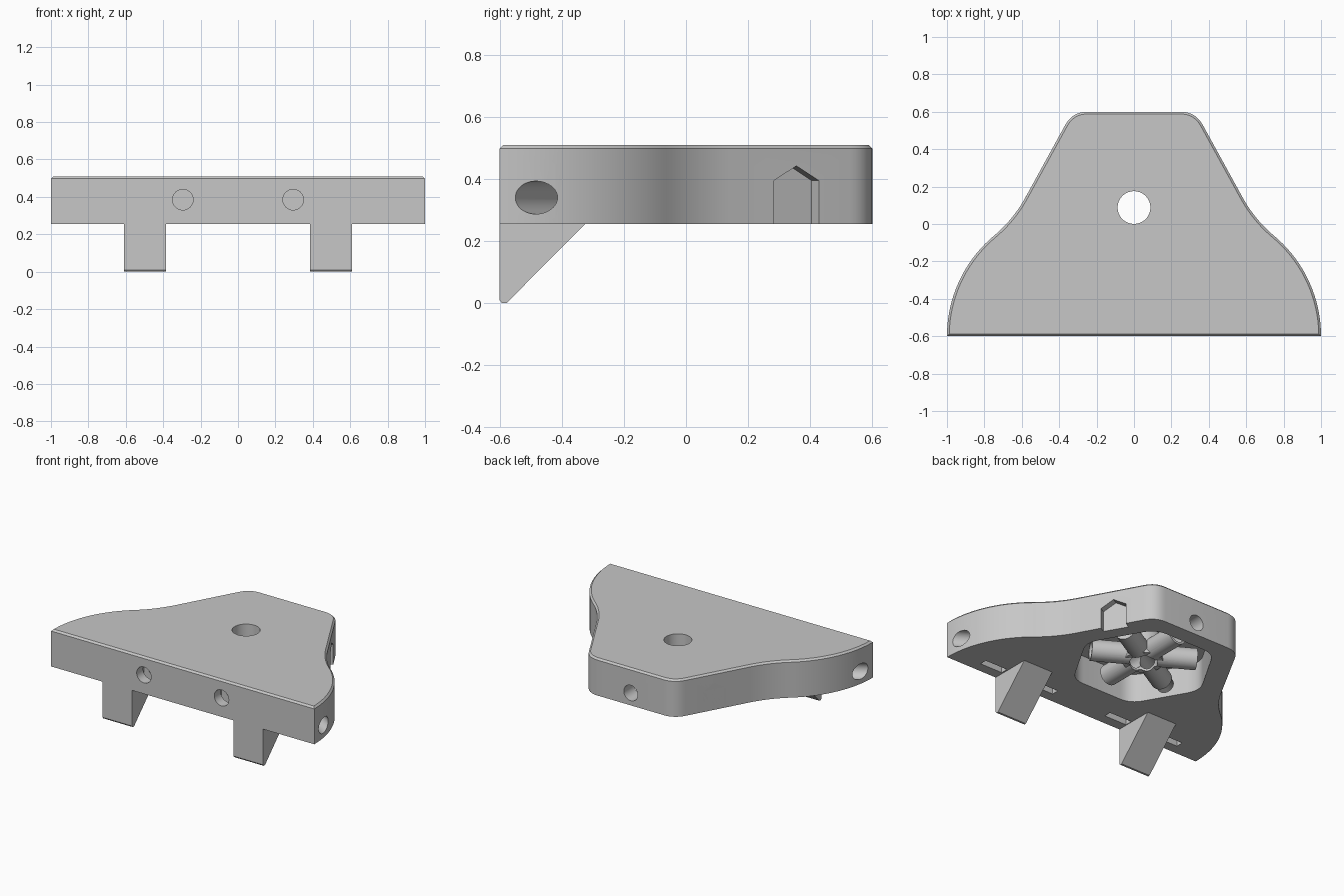
import bpy, bmesh
from math import sin, cos, radians
from mathutils import Matrix, Vector

default = bpy.data.objects.get("Cube")
if default:
    bpy.data.objects.remove(default, do_unlink=True)

grey = bpy.data.materials.new("light_grey")
grey.use_nodes = True
colour = (0.57, 0.57, 0.57, 1)
grey.diffuse_color = colour
grey.node_tree.nodes["Principled BSDF"].inputs["Base Color"].default_value = colour

BOTTOM, TOP = 0.255, 0.51
BORE_Z, BORE_R = 0.34, 0.053
HUB = Vector((0, 0.088, 0))


def make_object(name, bm):
    bmesh.ops.recalc_face_normals(bm, faces=bm.faces[:])
    mesh = bpy.data.meshes.new(name)
    bm.to_mesh(mesh)
    bm.free()
    obj = bpy.data.objects.new(name, mesh)
    bpy.context.collection.objects.link(obj)
    mesh.materials.append(grey)
    return obj


def prism(name, points, offset, matrix=Matrix(), chamfer=0):
    """Closed solid swept from a profile, optionally chamfering its far rim."""
    bm = bmesh.new()
    near = [bm.verts.new(p) for p in points]
    far = [bm.verts.new(Vector(p) + Vector(offset)) for p in points]
    bm.faces.new(near[::-1])
    cap = bm.faces.new(far)
    for i in range(len(points)):
        bm.faces.new((near[i - 1], near[i], far[i], far[i - 1]))
    bmesh.ops.recalc_face_normals(bm, faces=bm.faces[:])
    if chamfer:
        bmesh.ops.bevel(bm, geom=cap.edges[:], offset=chamfer, segments=1, affect='EDGES')
    bm.transform(matrix)
    return make_object(name, bm)


def rod(name, radius, start, end, sides=40):
    start, end = Vector(start), Vector(end)
    axis = end - start
    bm = bmesh.new()
    bmesh.ops.create_cone(bm, cap_ends=True, segments=sides, radius1=radius, radius2=radius, depth=axis.length)
    bm.transform(Matrix.Translation((start + end) / 2) @ axis.to_track_quat('Z', 'Y').to_matrix().to_4x4())
    return make_object(name, bm)


def box(name, low, high):
    low, high = Vector(low), Vector(high)
    bm = bmesh.new()
    bmesh.ops.create_cube(bm, size=1)
    bm.transform(Matrix.Translation((low + high) / 2) @ Matrix.Diagonal((high - low).to_4d()))
    return make_object(name, bm)


def curve(a, b, c, steps):
    a, b, c = Vector(a), Vector(b), Vector(c)
    return [a * (1 - t) ** 2 + b * 2 * t * (1 - t) + c * t * t for t in [i / steps for i in range(steps + 1)]]


def radial(angle, distance, z=BORE_Z):
    return HUB + Vector((cos(radians(angle)) * distance, sin(radians(angle)) * distance, z))


# Bell-shaped plate outline: round flare, concave blend, sloped side, rounded corner
half = [Vector((0.3 + 0.7 * cos(radians(a)), -0.6 + 0.7 * sin(radians(a)))) for a in range(0, 50, 3)]
half += curve((0.75, -0.064), (0.646, 0.023), (0.58, 0.143), 10)
half += curve((0.368, 0.529), (0.329, 0.6), (0.25, 0.6), 8)
outline = [(p.x, p.y, BOTTOM) for p in half] + [(-p.x, p.y, BOTTOM) for p in reversed(half)]
plate = prism("plate", outline, (0, 0, TOP - BOTTOM), chamfer=0.012)

steps = []

# Hexagonal underside pocket with rounded corners
pocket = []
for angle in range(0, 360, 60):
    before, corner, after = [radial(a, 0.46, 0.2) for a in (angle - 60, angle, angle + 60)]
    pocket += curve(corner.lerp(before, 0.18), corner, corner.lerp(after, 0.18), 6)
steps.append((prism("pocket_cutter", pocket, (0, 0, 0.25)), 'DIFFERENCE'))

# Hub and six spoke tubes
steps.append((rod("hub", 0.125, HUB + Vector((0, 0, 0.285)), HUB + Vector((0, 0, 0.48)), 48), 'UNION'))
for angle in range(30, 390, 60):
    steps.append((rod("spoke", 0.068, radial(angle, 0.06), radial(angle, 0.33)), 'UNION'))

# Central hole and radial bores
steps.append((rod("centre_cutter", 0.0875, HUB, HUB + Vector((0, 0, 0.7)), 64), 'DIFFERENCE'))
for angle, reach in ((30, 0.8), (90, 0.8), (150, 0.8), (210, 1.3), (270, 0.37), (330, 1.3)):
    steps.append((rod("bore_cutter", BORE_R, radial(angle, 0.05), radial(angle, reach)), 'DIFFERENCE'))

# Pointed nut recesses in the sloped sides
nut = [(0, -0.082, 0.2), (0, 0.082, 0.2), (0, 0.082, 0.395), (0, 0, 0.442), (0, -0.082, 0.395)]
for angle in (30, 150):
    turn = Matrix.Translation(radial(angle, 0.49, 0)) @ Matrix.Rotation(radians(angle), 4, 'Z')
    steps.append((prism("nut_cutter", nut, (0.15, 0, 0), turn), 'DIFFERENCE'))

# Front holes with nut slots opening underneath
for x in (-0.705, -0.295, 0.295, 0.705):
    steps.append((rod("front_hole_cutter", 0.055, (x, -0.7, 0.385), (x, -0.34, 0.385)), 'DIFFERENCE'))
    steps.append((box("slot_cutter", (x - 0.085, -0.53, 0.2), (x + 0.085, -0.48, 0.46)), 'DIFFERENCE'))

bpy.context.view_layer.objects.active = plate
for tool, operation in steps:
    mod = plate.modifiers.new(tool.name, 'BOOLEAN')
    mod.object, mod.operation, mod.solver = tool, operation, 'MANIFOLD'
    bpy.ops.object.modifier_apply(modifier=mod.name)
    bpy.data.objects.remove(tool, do_unlink=True)

# Triangular hook feet under the front edge
foot = [(-0.6, BOTTOM), (-0.6, 0.01), (-0.592, 0), (-0.578, 0), (-0.325, BOTTOM)]
parts = [plate]
for name, x in (("left_foot", 0.385), ("right_foot", -0.61)):
    parts.append(prism(name, [(x, y, z) for y, z in foot], (0.225, 0, 0)))

for obj in parts:
    bpy.ops.object.select_all(action='DESELECT')
    obj.select_set(True)
    bpy.context.view_layer.objects.active = obj
    bpy.ops.object.shade_smooth_by_angle(angle=radians(30))
